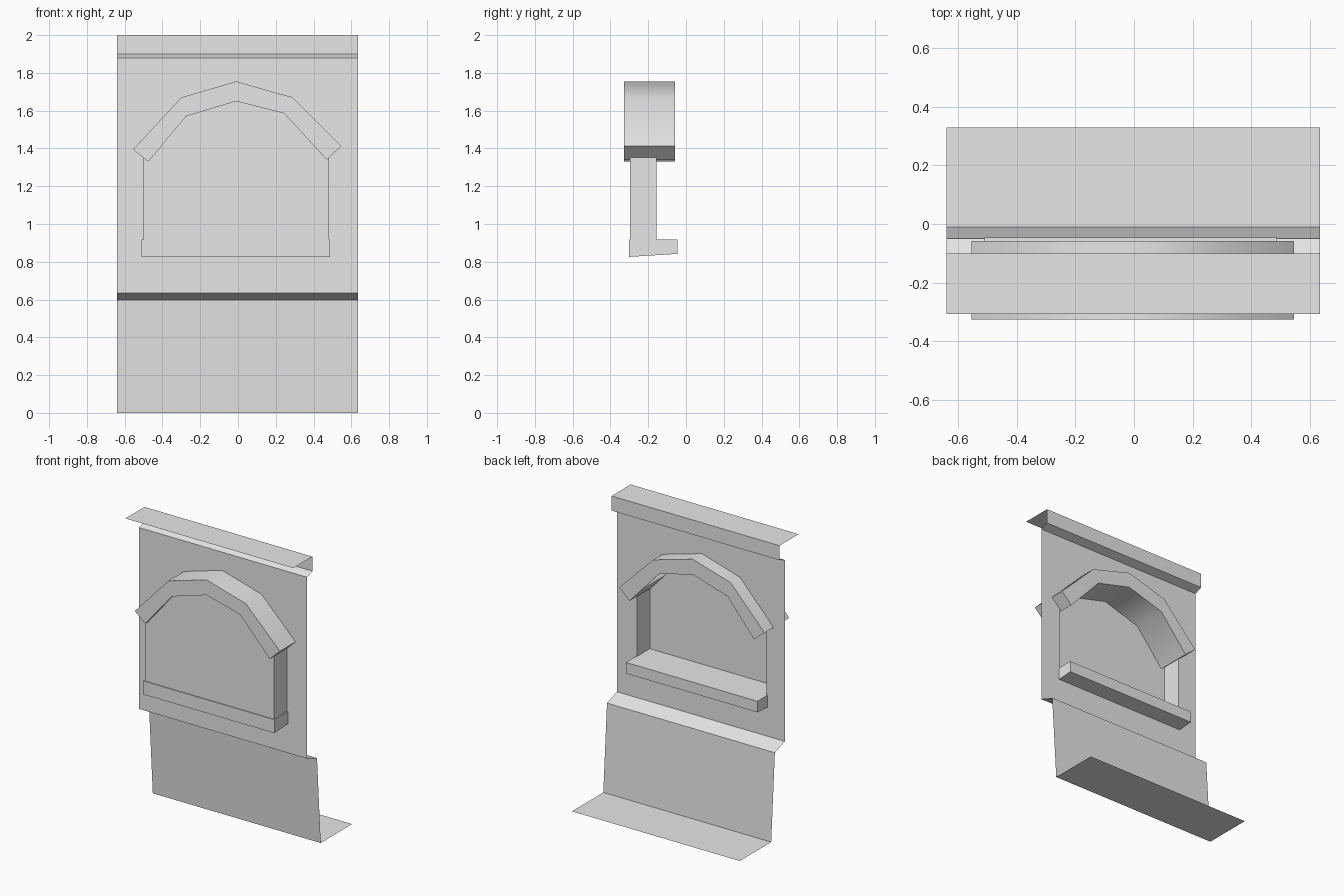
import bpy
import bmesh
import math

cube = bpy.data.objects.get("Cube")
if cube:
    bpy.data.objects.remove(cube, do_unlink=True)

# Single plain grey material
GREY = (0.8, 0.8, 0.8, 1.0)
mat = bpy.data.materials.new("plain grey")
mat.use_nodes = True
mat.diffuse_color = GREY
mat.node_tree.nodes["Principled BSDF"].inputs["Base Color"].default_value = GREY

LEFT, RIGHT = -0.64, 0.635
WALL_Y, PANE_Y = -0.157, -0.296
WALL_LOW, WALL_HIGH = 0.635, 1.88


def finish(name, bm):
    mesh = bpy.data.meshes.new(name)
    bm.to_mesh(mesh)
    bm.free()
    mesh.materials.append(mat)
    obj = bpy.data.objects.new(name, mesh)
    bpy.context.collection.objects.link(obj)
    return obj


def sheet(name, profile):
    """Sweep an open (y, z) profile across the full width."""
    bm = bmesh.new()
    rows = [[bm.verts.new((x, y, z)) for x in (LEFT, RIGHT)] for y, z in profile]
    for a, b in zip(rows, rows[1:]):
        bm.faces.new((a[0], a[1], b[1], b[0]))
    return finish(name, bm)


def prism(name, outline, front, back, open_back=False):
    """Extrude an (x, z) outline along y, optionally leaving the back open."""
    bm = bmesh.new()
    f = [bm.verts.new((x, front, z)) for x, z in outline]
    b = [bm.verts.new((x, back, z)) for x, z in outline]
    bm.faces.new(f)
    if not open_back:
        bm.faces.new(b[::-1])
    for i in range(len(f)):
        j = (i + 1) % len(f)
        bm.faces.new((f[i], b[i], b[j], f[j]))
    bmesh.ops.recalc_face_normals(bm, faces=bm.faces)
    return finish(name, bm)


# Folded strip above the wall and sloping skirt with floor flange below it
sheet("top_flashing", [(WALL_Y, WALL_HIGH), (-0.10, 1.90), (-0.10, 2.0), (-0.307, 2.0)])
sheet("lower_skirt", [(0.33, 0), (-0.01, 0), (-0.05, 0.598), (WALL_Y, WALL_LOW)])

# Wall with an arched opening, made of two halves that meet above and below it
left_edge = [(-0.01, 0.87), (-0.50, 0.87), (-0.50, 1.375), (-0.288, 1.62), (-0.01, 1.70)]
right_edge = [(-0.01, 0.87), (0.482, 0.87), (0.482, 1.405), (0.268, 1.628), (-0.01, 1.70)]
bm = bmesh.new()
for edge, side in ((left_edge, LEFT), (right_edge, RIGHT)):
    loop = [(-0.01, WALL_LOW)] + edge + [(-0.01, WALL_HIGH), (side, WALL_HIGH), (side, WALL_LOW)]
    if side == LEFT:
        loop.reverse()
    face = bm.faces.new([bm.verts.new((x, WALL_Y, z)) for x, z in loop])
    face.normal_update()
    if face.normal.y > 0:
        face.normal_flip()
bmesh.ops.remove_doubles(bm, verts=bm.verts, dist=0.0001)
finish("wall", bm)

# Window bay pushed forward from the opening
prism("window_bay", left_edge + right_edge[-2:0:-1], PANE_Y, WALL_Y, open_back=True)

# Arched hood over the bay
outer = [(-0.555, 1.395), (-0.30, 1.67), (-0.01, 1.755), (0.29, 1.67), (0.547, 1.413)]
inner = [(0.47, 1.34), (0.245, 1.585), (-0.01, 1.65), (-0.275, 1.57), (-0.475, 1.33)]
hood = prism("arched_hood", outer + inner, -0.327, -0.058)
bpy.ops.object.select_all(action="DESELECT")
hood.select_set(True)
bpy.context.view_layer.objects.active = hood
bpy.ops.object.shade_smooth_by_angle(angle=math.radians(45))

# Sill passing through the wall, its underside rising slightly to the back
sill = prism("sill", [(-0.51, 0.826), (0.488, 0.826), (0.488, 0.918), (-0.51, 0.918)], -0.302, -0.046)
for v in sill.data.vertices:
    if v.co.y > WALL_Y and v.co.z < 0.9:
        v.co.z += 0.016
